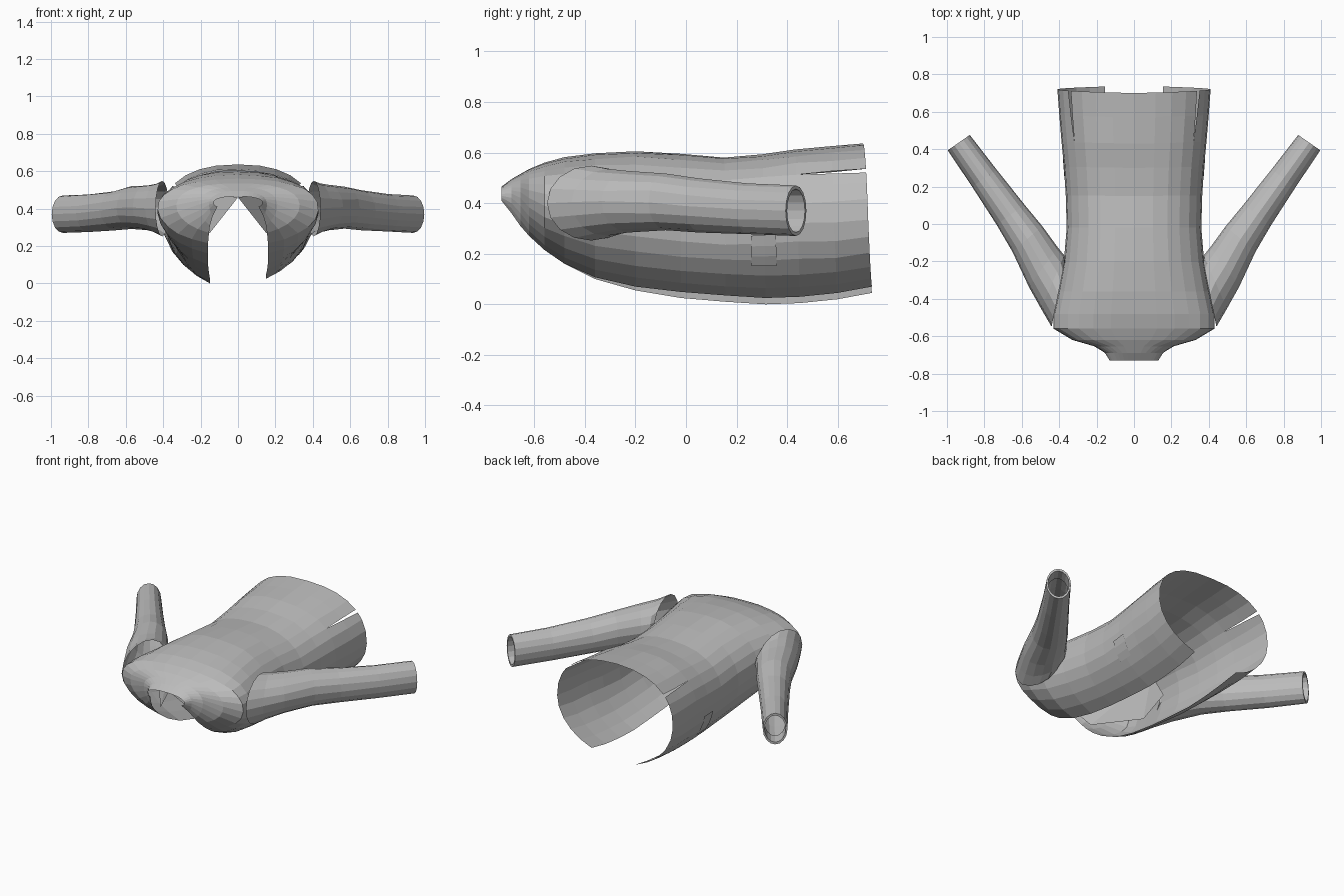
import bpy, bmesh, math, random
from mathutils import Vector

random.seed(4)
if "Cube" in bpy.data.objects:
    bpy.data.objects.remove(bpy.data.objects["Cube"], do_unlink=True)

cloth = bpy.data.materials.new("grey_cloth")
cloth.use_nodes = True
GREY = (0.5, 0.5, 0.5, 1)
cloth.diffuse_color = GREY
cloth.node_tree.nodes["Principled BSDF"].inputs["Base Color"].default_value = GREY


def finish(bm, name):
    """Turn a bmesh into a flat shaded cloth object."""
    mesh = bpy.data.meshes.new(name)
    bm.to_mesh(mesh)
    bm.free()
    mesh.materials.append(cloth)
    obj = bpy.data.objects.new(name, mesh)
    bpy.context.collection.objects.link(obj)
    return obj


def skin(bm, rows, closed=False, skip=()):
    """Bridge equal rows of points with quads."""
    grid = [[bm.verts.new(p) for p in row] for row in rows]
    count = len(rows[0])
    for a, b in zip(grid, grid[1:]):
        for i in range(count if closed else count - 1):
            if i not in skip:
                j = (i + 1) % count
                bm.faces.new((a[i], a[j], b[j], b[i]))


# Torso sections: y, half width, top, widest height, front edge height, front edge x
SECTIONS = [
    (-.73, .13, .465, .43, .41, .11),
    (-.69, .155, .495, .42, .36, .135),
    (-.655, .21, .515, .42, .31, .15),
    (-.62, .33, .535, .415, .27, .155),
    (-.56, .43, .56, .40, .215, .16),
    (-.48, .43, .582, .38, .16, .16),
    (-.36, .405, .597, .36, .10, .16),
    (-.2, .375, .605, .34, .055, .155),
    (-.02, .36, .595, .32, .025, .15),
    (.15, .365, .58, .31, .01, .15),
    (.3, .375, .593, .32, 0, .15),
    (.43, .388, .612, .33, .005, .15),
    (.57, .4, .625, .335, .02, .15),
    (.7, .41, .636, .345, .045, .155),
]
HALF = 12
SLIT = 4          # column where the side vent opens
VENT_START = .43


def torso_point(section, t, side, swell=0.0):
    """Point on one half of a section; t runs from the spine to the front edge."""
    y, w, top, mid, low, edge = section
    if side > 0:
        low += .025 * min(1, max(0, (y + .5) * 2))
    end = math.acos(edge / w)
    angle = math.pi / 2 - t * (math.pi / 2 + end)
    c, s = math.cos(angle), math.sin(angle)
    if s > 0:
        x, z = w * c ** .85, mid + (top - mid) * s ** .85
    else:
        x, z = w * c, mid + (mid - low) * s / math.sin(end)
    hem = .035 * t * max(0, y) / .7
    return Vector((side * (x + swell * c), y + hem, z + swell * s))


# Jacket torso: open front, with a vent at each side of the hem
bm = bmesh.new()
for side in (-1, 1):
    rows = []
    for section in SECTIONS:
        row = []
        vent = max(0, section[0] - VENT_START) * .09
        for i in range(HALF + 1):
            p = torso_point(section, i / HALF, side)
            if 0 < i < HALF and abs(section[0]) < .6:
                p += Vector((0, 0, random.uniform(-.003, .003)))
            row.append(p)
            if i == SLIT:
                gap = torso_point(section, i / HALF + vent, side)
                row.append(gap if vent > 0 else p.copy())
        rows.append(row)
    skin(bm, rows, skip=(SLIT,))
bmesh.ops.remove_doubles(bm, verts=bm.verts, dist=.0004)
bmesh.ops.recalc_face_normals(bm, faces=bm.faces)
finish(bm, "jacket_torso")

# Sleeve rings: centre, outward direction, half width, half height
SLEEVE = [
    ((.405, -.375, .40), (.2, -.98), .178, .148),
    ((.435, -.31, .402), (.4, -.92), .155, .132),
    ((.485, -.23, .405), (.6, -.8), .13, .12),
    ((.57, -.08, .405), (.76, -.65), .105, .112),
    ((.66, .05, .39), (.82, -.57), .092, .105),
    ((.8, .245, .377), (.82, -.57), .08, .1),
    ((.937, .435, .37), (.82, -.57), .072, .1),
]
SIDES = 16


def ring(centre, out, wide, tall, side):
    points = []
    for i in range(SIDES):
        a = math.tau * i / SIDES
        h = wide * math.cos(a)
        points.append(Vector((side * (centre[0] + out[0] * h),
                              centre[1] + out[1] * h,
                              centre[2] + tall * math.sin(a))))
    return points


for side, label in ((1, "left"), (-1, "right")):
    # Hollow sleeve with its cuff turned inside
    bm = bmesh.new()
    rows = [ring(*r, side) for r in SLEEVE]
    for row in rows[1:-1]:
        for p in row:
            p.z += random.uniform(-.003, .003)
    centre, out, wide, tall = SLEEVE[-1]
    rows.append(ring(centre, out, wide * .86, tall * .86, side))
    inner = (centre[0] - .05, centre[1] - .07, centre[2])
    rows.append(ring(inner, out, wide * .84, tall * .84, side))
    skin(bm, rows, closed=True)
    bmesh.ops.recalc_face_normals(bm, faces=bm.faces)
    finish(bm, label + "_sleeve")

    # Pocket flap lying on the lower side panel
    bm = bmesh.new()
    low, high = SECTIONS[-5], SECTIONS[-3]
    rows = []
    for k in (.25, .3, .345):
        f = (k - low[0]) / (high[0] - low[0])
        mixed = [a + (b - a) * f for a, b in zip(low, high)]
        rows.append([torso_point(mixed, t, side, .004) for t in (.63, .68, .73, .78)])
    skin(bm, rows)
    finish(bm, label + "_pocket_flap")

    # Lining panel inside the neck and shoulder
    bm = bmesh.new()
    corners = [(0, -.7, .46), (.15, -.57, .27), (.34, -.32, .27),
               (.35, -.15, .36), (.3, -.2, .5)]
    bm.faces.new([bm.verts.new((side * x, y, z)) for x, y, z in corners])
    bmesh.ops.triangulate(bm, faces=bm.faces)
    finish(bm, label + "_lining")
